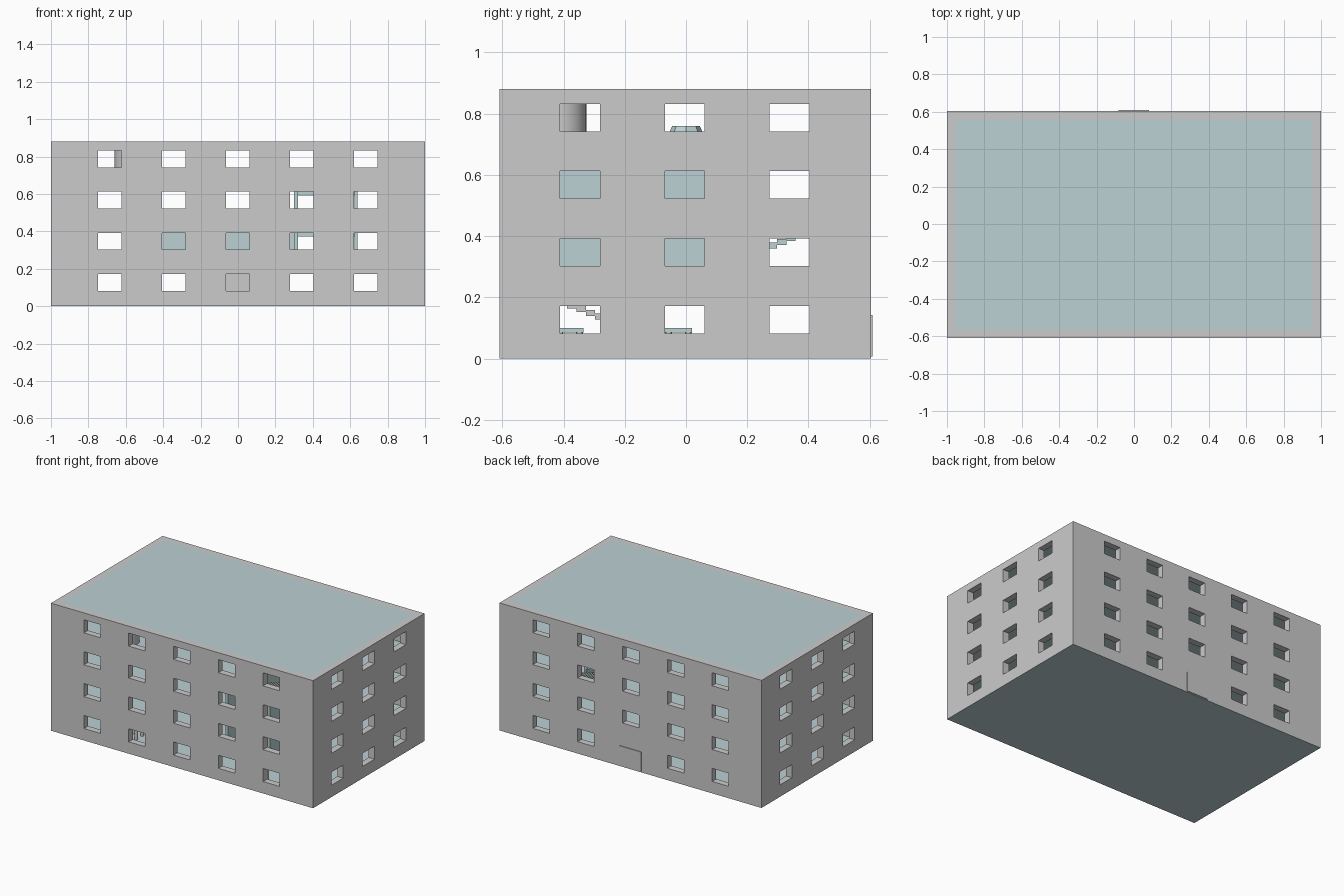
import bpy, bmesh, math
from mathutils import Matrix, Vector

if "Cube" in bpy.data.objects:
    bpy.data.objects.remove(bpy.data.objects["Cube"])

teal = bpy.data.materials.new("pale_teal")
teal.diffuse_color = (0.50, 0.64, 0.65, 1)
teal.use_nodes = True
teal.node_tree.nodes["Principled BSDF"].inputs["Base Color"].default_value = teal.diffuse_color


def add_box(bm, x0, x1, y0, y1, z0, z1):
    m = Matrix.Translation(((x0 + x1) / 2, (y0 + y1) / 2, (z0 + z1) / 2))
    bmesh.ops.create_cube(bm, size=1, matrix=m @ Matrix.Diagonal((x1 - x0, y1 - y0, z1 - z0, 1)))


def finish(name, bm, mat=None):
    me = bpy.data.meshes.new(name)
    bm.to_mesh(me)
    bm.free()
    ob = bpy.data.objects.new(name, me)
    bpy.context.collection.objects.link(ob)
    if mat:
        me.materials.append(mat)
    return ob


def boxes(name, items, mat=None):
    bm = bmesh.new()
    for b in items:
        add_box(bm, *b)
    return finish(name, bm, mat)


def cut(ob, items):
    c = boxes("cutter", items)
    c.hide_render = True
    mod = ob.modifiers.new("cut", 'BOOLEAN')
    mod.operation = 'DIFFERENCE'
    mod.solver = 'EXACT'
    mod.object = c
    bpy.context.view_layer.objects.active = ob
    bpy.ops.object.modifier_apply(modifier=mod.name)
    bpy.data.objects.remove(c)


def cylinder(name, x, y, z0, z1, r, r2=None, n=32, mat=None):
    bm = bmesh.new()
    bmesh.ops.create_cone(bm, cap_ends=True, segments=n, radius1=r, radius2=r if r2 is None else r2,
                          depth=z1 - z0, matrix=Matrix.Translation((x, y, (z0 + z1) / 2)))
    ob = finish(name, bm, mat)
    bpy.ops.object.select_all(action='DESELECT')
    ob.select_set(True)
    bpy.context.view_layer.objects.active = ob
    bpy.ops.object.shade_smooth_by_angle(angle=math.radians(30))
    return ob


H = 0.22
XI, YF, YB = 0.955, -0.565, 0.56

# outer wall shell
walls = boxes("outer_walls", [(-1, 1, -0.61, 0.605, 0.003, 0.88)])
cut(walls, [(-XI, XI, YF, YB, -0.1, 1)])

# window openings on all four sides
wins = []
for k in range(4):
    z0, z1 = 0.082 + k * H, 0.172 + k * H
    for i in range(5):
        x = (i - 2) * 0.342 - 0.002
        wins.append((x - 0.063, x + 0.063, -0.65, -0.54, z0, z1))
        if not (k == 0 and i == 2):
            wins.append((x - 0.063, x + 0.063, 0.53, 0.65, z0, z1))
    for j in range(3):
        y = (j - 1) * 0.342 - 0.004
        wins.append((-1.05, -0.93, y - 0.065, y + 0.065, z0, z1))
        wins.append((0.93, 1.05, y - 0.065, y + 0.065, z0, z1))
cut(walls, wins)

# entrance door in the back wall
boxes("back_door", [(-0.083, 0.08, 0.595, 0.61, 0.006, 0.142)])

# ground slab, storey floors with stair openings, roof
boxes("ground_floor", [(-1, 1, -0.61, 0.605, 0, 0.003)], teal)
boxes("roof", [(-XI, XI, YF, YB, 0.86, 0.88)], teal)
SX0, SX1 = 0.42, 0.61
for k in (1, 2, 3):
    z = k * H
    a, b = (-0.48, -0.1) if k % 2 else (0.07, 0.45)
    fl = boxes(f"floor_{k}", [(-XI, XI, YF, YB, z - 0.02, z)], teal)
    cut(fl, [(SX0, SX1, a, b, z - 0.1, z + 0.1)])

# stair flights, alternating direction
N = 18
for k in range(3):
    d = -1 if k % 2 == 0 else 1
    y0 = 0.07 if d < 0 else -0.1
    run, rise = 0.55 / N, H / N
    steps = []
    for i in range(N):
        ya, yb = sorted((y0 + d * i * run, y0 + d * (i + 1) * run))
        steps.append((SX0, SX1, ya, yb, k * H + max(0.003, (i - 0.6) * rise), k * H + (i + 1) * rise))
    boxes(f"stairs_{k + 1}", steps, teal if k == 1 else None)

# interior partitions on the middle storeys
for k in (1, 2):
    z0, z1 = k * H, (k + 1) * H - 0.02
    parts = [(0.622, 0.638, YF, 0.2, z0, z1),
             (0.30, 0.32, YF, 0.2, z0, z1),
             (0.32, 0.622, 0.18, 0.2, z0 + 0.152, z1)]
    if k == 1:
        parts.append((-0.52, 0.30, 0.18, 0.2, z0, z1))
    boxes(f"partition_{k}", parts, teal)

# ground floor tables with stools
for n, (x, y) in enumerate([(-0.52, -0.38), (0.50, -0.47), (0.87, -0.025)]):
    boxes(f"table_{n}", [(x - 0.045, x + 0.045, y - 0.045, y + 0.045, 0.085, 0.1)], teal)
    for sx in (-1, 1):
        for sy in (-1, 1):
            cylinder(f"table_leg_{n}", x + sx * 0.032, y + sy * 0.032, 0.003, 0.086, 0.011, n=16)

# top storey tank and low tapered plinth
cylinder("tank", -0.57, -0.415, 0.66, 0.86, 0.09)
cylinder("plinth", 0.5, 0.0, 0.66, 0.76, 0.09, 0.045, n=8, mat=teal)
